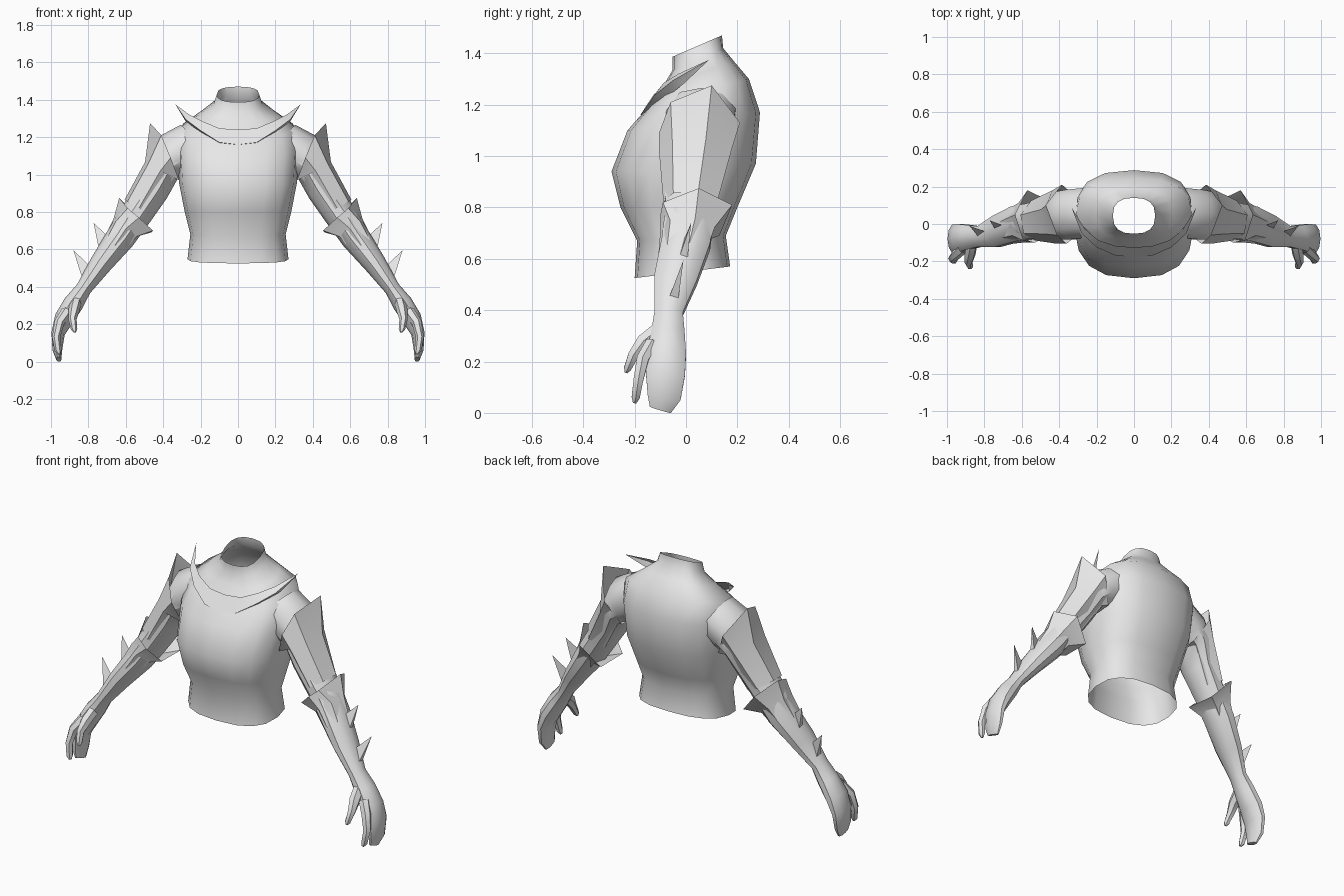
import bpy, math
from mathutils import Vector

grey = bpy.data.materials.new("plain_grey")
grey.diffuse_color = (0.8, 0.8, 0.8, 1)


def make(name, verts, faces, mirror=True, angle=40):
    """Create a mesh object, smooth it and optionally mirror it across x."""
    mesh = bpy.data.meshes.new(name)
    mesh.from_pydata([tuple(v) for v in verts], [], faces)
    mesh.materials.append(grey)
    ob = bpy.data.objects.new(name, mesh)
    bpy.context.collection.objects.link(ob)
    bpy.ops.object.select_all(action='DESELECT')
    ob.select_set(True)
    bpy.context.view_layer.objects.active = ob
    bpy.ops.object.mode_set(mode='EDIT')
    bpy.ops.mesh.select_all(action='SELECT')
    bpy.ops.mesh.normals_make_consistent(inside=False)
    bpy.ops.object.mode_set(mode='OBJECT')
    bpy.ops.object.shade_smooth_by_angle(angle=math.radians(angle))
    if mirror:
        mod = ob.modifiers.new("mirror", 'MIRROR')
        mod.merge_threshold = 0.0005
    return ob


def loft(name, rings, cap_end=False, **kw):
    """Skin a list of equally sized rings."""
    n = len(rings[0])
    verts = [v for r in rings for v in r]
    faces = [(i * n + j, i * n + (j + 1) % n, (i + 1) * n + (j + 1) % n, (i + 1) * n + j)
             for i in range(len(rings) - 1) for j in range(n)]
    if cap_end:
        faces.append(tuple(range(len(verts) - n, len(verts))))
    return make(name, verts, faces, **kw)


def ring(c, t, ru, rv, degrees):
    """Oval around c across direction t; 0 degrees is outward, 90 is back."""
    t = Vector(t).normalized()
    u = t.cross(Vector((0, 1, 0))).normalized()
    v = u.cross(t)
    return [Vector(c) + u * ru * math.cos(math.radians(a)) + v * rv * math.sin(math.radians(a))
            for a in degrees]


def limb(name, stations, sides):
    """Tube along stations of (x, y, z, thickness, depth)."""
    pts = [Vector(s[:3]) for s in stations]
    rings = []
    for i, s in enumerate(stations):
        t = pts[min(i + 1, len(pts) - 1)] - pts[max(i - 1, 0)]
        rings.append(ring(pts[i], t, s[3], s[4], [360 * k / sides for k in range(sides)]))
    return loft(name, rings, cap_end=True)


# Torso and neck, open at waist and collar: half width, y front, y back, z front, z back
sections = [(0.27, -0.20, 0.172, 0.525, 0.57), (0.255, -0.19, 0.155, 0.67, 0.69),
            (0.285, -0.255, 0.20, 0.80, 0.80), (0.315, -0.29, 0.272, 0.94, 0.97),
            (0.325, -0.228, 0.288, 1.10, 1.17), (0.31, -0.14, 0.245, 1.20, 1.30),
            (0.205, -0.085, 0.19, 1.28, 1.365), (0.13, -0.052, 0.145, 1.335, 1.42),
            (0.113, -0.052, 0.14, 1.387, 1.47)]
power = lambda x: math.copysign(abs(x) ** 0.78, x)
torso = []
for hw, yf, yb, zf, zb in sections:
    r = []
    for k in range(16):
        a = math.tau * k / 16
        f = (power(math.sin(a)) + 1) / 2
        r.append((hw * power(math.cos(a)), yf + (yb - yf) * f, zf + (zb - zf) * f))
    torso.append(r)
loft("torso", torso, mirror=False, angle=50)

# Arm running into the palm and the joined fingers
limb("arm", [(0.24, 0.06, 1.16, 0.125, 0.14), (0.335, 0.05, 1.10, 0.135, 0.14),
             (0.39, 0.045, 1.04, 0.09, 0.135), (0.455, 0.025, 0.92, 0.088, 0.115),
             (0.55, 0.015, 0.78, 0.085, 0.10), (0.63, 0.0, 0.66, 0.078, 0.10),
             (0.735, -0.04, 0.52, 0.06, 0.088), (0.825, -0.067, 0.39, 0.042, 0.058),
             (0.88, -0.07, 0.31, 0.054, 0.068), (0.93, -0.076, 0.23, 0.052, 0.08),
             (0.962, -0.08, 0.15, 0.036, 0.08), (0.966, -0.085, 0.06, 0.026, 0.068),
             (0.958, -0.10, 0.012, 0.014, 0.045)], 10)
limb("index_finger", [(0.915, -0.13, 0.27, 0.03, 0.03), (0.955, -0.168, 0.21, 0.027, 0.027),
                      (0.972, -0.185, 0.13, 0.022, 0.022), (0.962, -0.196, 0.06, 0.019, 0.018),
                      (0.955, -0.2, 0.04, 0.008, 0.008)], 6)
limb("thumb", [(0.865, -0.10, 0.325, 0.03, 0.035), (0.877, -0.165, 0.275, 0.03, 0.033),
               (0.885, -0.205, 0.225, 0.022, 0.024), (0.876, -0.228, 0.172, 0.017, 0.016),
               (0.872, -0.234, 0.157, 0.007, 0.007)], 6)

# Flared sleeves with peaked upper openings
around = (15, 75, 140, 215, 270, 320)
down = (0.5, 0, -0.86)
loft("shoulder_sleeve", [
    [(0.47, 0.10, 1.275), (0.385, 0.21, 1.13), (0.315, 0.15, 0.99),
     (0.315, -0.07, 0.97), (0.36, -0.105, 1.09), (0.41, -0.06, 1.21)],
    ring((0.415, 0.04, 1.02), down, 0.098, 0.145, around),
    ring((0.53, 0.02, 0.82), down, 0.092, 0.108, around)])
loft("elbow_cuff", [
    [(0.635, 0.05, 0.875), (0.57, 0.18, 0.81), (0.465, 0.13, 0.69),
     (0.455, -0.06, 0.70), (0.53, -0.10, 0.77), (0.59, -0.09, 0.82)],
    ring((0.60, 0.008, 0.71), (0.6, 0, -0.8), 0.086, 0.108, around),
    ring((0.66, -0.012, 0.62), (0.6, 0, -0.8), 0.072, 0.095, around)])

# Forearm spikes: narrow three sided blades
for name, tip, upper, lower in (
        ("upper_spike", (0.772, 0.02, 0.74), (0.695, -0.01, 0.67), (0.735, -0.02, 0.56)),
        ("lower_spike", (0.88, -0.01, 0.595), (0.795, -0.04, 0.515), (0.825, -0.055, 0.42))):
    lx, ly, lz = lower
    make(name, [tip, upper, (lx, ly - 0.022, lz), (lx, ly + 0.022, lz)],
         [(0, 1, 2), (0, 2, 3), (0, 3, 1), (1, 3, 2)], angle=20)

# Crescent collar: outer edge, inner edge, shared pointed tip
outer = [(0, -0.178, 1.16), (0.1, -0.168, 1.172), (0.2, -0.125, 1.235), (0.28, -0.05, 1.295)]
inner = [(0, -0.125, 1.24), (0.1, -0.117, 1.247), (0.19, -0.087, 1.285), (0.26, -0.03, 1.32)]
under = [(x, y + 0.045, z - 0.01) for x, y, z in outer]
verts = outer + inner + under + [(0.335, 0.09, 1.375)]
faces = [(i + a, i + a + 1, i + b + 1, i + b) for a, b in ((0, 4), (8, 0)) for i in range(3)]
make("collar", verts, faces + [(3, 12, 7), (11, 12, 3)], angle=35)
